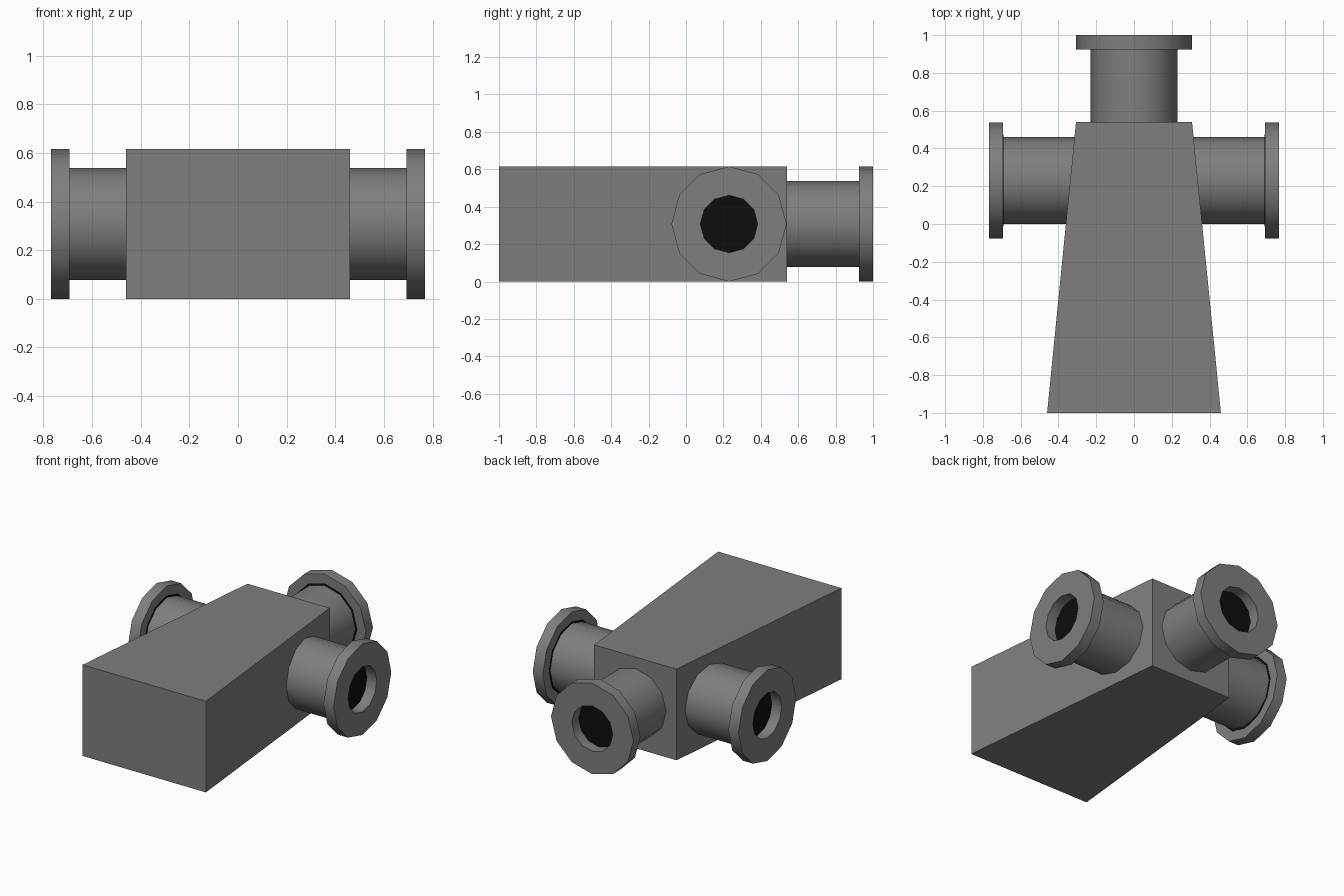
import bpy, bmesh, math
from mathutils import Matrix, Vector

if "Cube" in bpy.data.objects:
    bpy.data.objects.remove(bpy.data.objects["Cube"])

H = 0.615          # body height
R = H / 2          # flange radius
SIDES = 12


def material(name, rgb):
    m = bpy.data.materials.new(name)
    m.diffuse_color = (*rgb, 1)
    m.use_nodes = True
    m.node_tree.nodes["Principled BSDF"].inputs["Base Color"].default_value = m.diffuse_color
    return m


grey = material("grey metal", (0.21, 0.21, 0.21))
black = material("dark opening", (0.004, 0.004, 0.004))


def finish(name, bm, mat, matrix=None, smooth=False):
    bmesh.ops.recalc_face_normals(bm, faces=bm.faces)
    if matrix:
        bmesh.ops.transform(bm, matrix=matrix, verts=bm.verts)
    me = bpy.data.meshes.new(name)
    bm.to_mesh(me)
    bm.free()
    me.materials.append(mat)
    ob = bpy.data.objects.new(name, me)
    bpy.context.collection.objects.link(ob)
    if smooth:
        bpy.ops.object.select_all(action='DESELECT')
        ob.select_set(True)
        bpy.context.view_layer.objects.active = ob
        bpy.ops.object.shade_smooth_by_angle(angle=math.radians(35))


def lathe(profile, closed):
    """Revolve (radius, z) points around z; a closed profile gives a ring."""
    bm = bmesh.new()
    rings = [[bm.verts.new((r * math.cos(a), r * math.sin(a), z))
              for a in (math.tau * i / SIDES for i in range(SIDES))]
             for r, z in profile]
    pairs = list(zip(rings, rings[1:]))
    if closed:
        pairs.append((rings[-1], rings[0]))
    for a, b in pairs:
        for i in range(SIDES):
            j = (i + 1) % SIDES
            bm.faces.new((a[i], a[j], b[j], b[i]))
    if not closed:
        bm.faces.new(rings[0])
        bm.faces.new(rings[-1])
    return bm


# Tapered body, extruded from its plan outline
bm = bmesh.new()
plan = [(-0.46, -1), (0.46, -1), (0.307, 0.54), (-0.307, 0.54)]
base = bm.faces.new([bm.verts.new((x, y, 0)) for x, y in plan])
ext = bmesh.ops.extrude_face_region(bm, geom=[base])
bmesh.ops.translate(bm, vec=(0, 0, H),
                    verts=[v for v in ext["geom"] if isinstance(v, bmesh.types.BMVert)])
finish("body", bm, grey)


# Flanged pipe ports: name, outward direction, origin, pipe start, outer end
ports = [("right", (1, 0, 0), (0, 0.23, R), 0.30, 0.768),
         ("left", (-1, 0, 0), (0, 0.23, R), 0.30, 0.768),
         ("back", (0, 1, 0), (0, 0, R), 0.50, 1.0)]
for name, d, origin, start, end in ports:
    mat = Matrix.Translation(origin) @ Vector(d).to_track_quat('Z', 'Y').to_matrix().to_4x4()
    inner = end - 0.075
    finish(name + "_pipe", lathe([(0.23, start), (0.23, inner)], False), grey, mat, True)
    finish(name + "_flange", lathe([(0.153, inner), (R, inner), (R, end), (0.153, end)], True),
           grey, mat, True)
    # dark disc behind the flange closes the bore and shows as a thin seam
    finish(name + "_bore", lathe([(0.243, inner - 0.001), (0.243, inner + 0.002)], False),
           black, mat)
